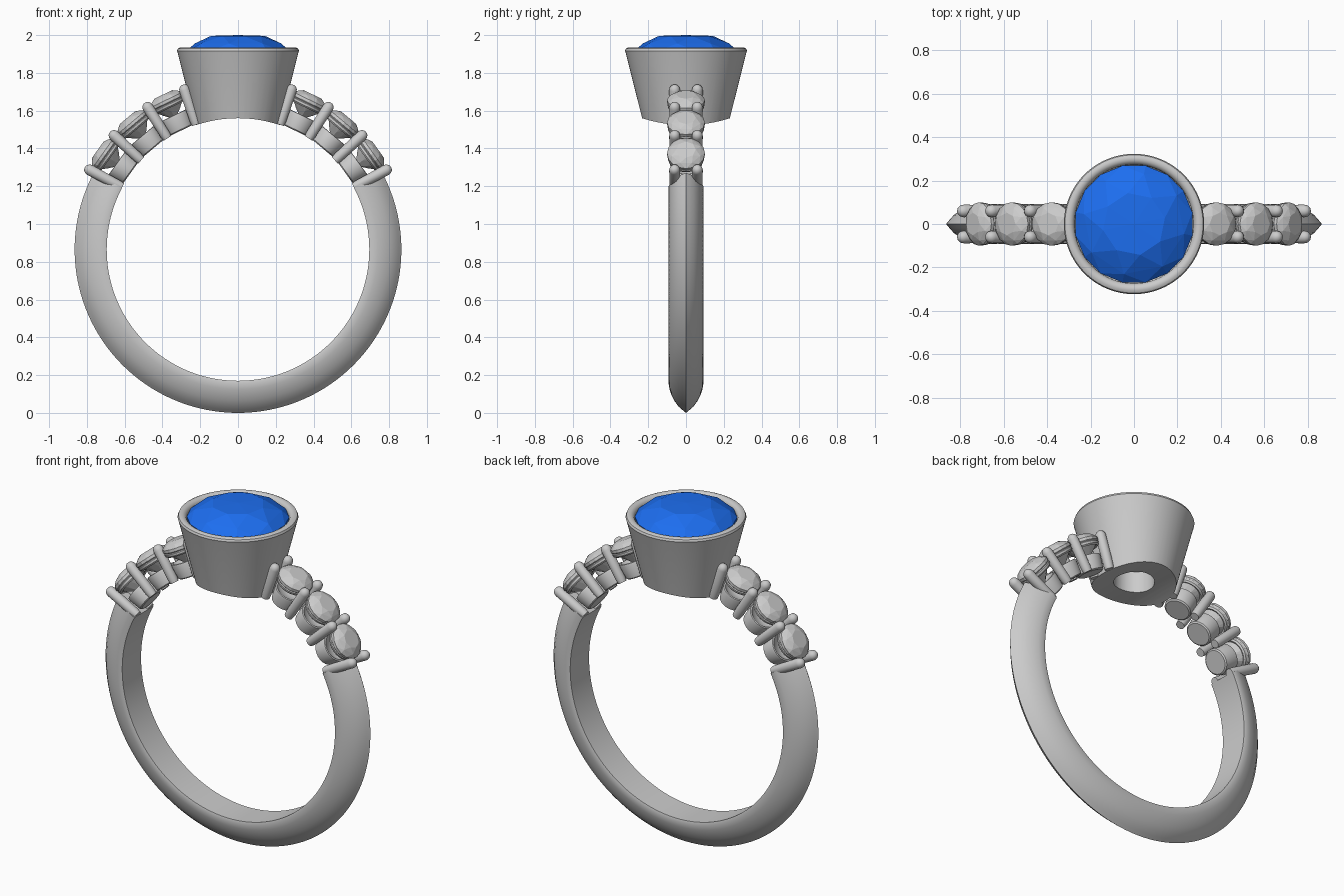
import bpy, bmesh, math
from mathutils import Matrix, Vector

if "Cube" in bpy.data.objects:
    bpy.data.objects.remove(bpy.data.objects["Cube"])

CZ, R_IN = 0.865, 0.695          # ring centre height, finger radius


def make(name, bm, smooth=True):
    bmesh.ops.recalc_face_normals(bm, faces=bm.faces)
    me = bpy.data.meshes.new(name)
    bm.to_mesh(me)
    bm.free()
    ob = bpy.data.objects.new(name, me)
    bpy.context.collection.objects.link(ob)
    if smooth:
        shade(ob)
    return ob


def shade(ob):
    bpy.ops.object.select_all(action='DESELECT')
    bpy.context.view_layer.objects.active = ob
    ob.select_set(True)
    bpy.ops.object.shade_smooth_by_angle(angle=math.radians(35))


def lathe(profile, n, closed=False):
    """Revolve (radius, height) points round z; a zero radius closes the end."""
    bm = bmesh.new()
    rings = []
    for r, z in profile:
        if r == 0:
            rings.append([bm.verts.new((0, 0, z))] * n)
        else:
            rings.append([bm.verts.new((r * math.cos(2 * math.pi * i / n),
                                        r * math.sin(2 * math.pi * i / n), z)) for i in range(n)])
    pairs = list(zip(rings, rings[1:]))
    if closed:
        pairs.append((rings[-1], rings[0]))
    for a, b in pairs:
        for i in range(n):
            j = (i + 1) % n
            bm.faces.new(list(dict.fromkeys((a[i], a[j], b[j], b[i]))))
    return bm


def gem(rings):
    """Faceted stone: convex hull of (radius, height, count, turn) rings."""
    bm = bmesh.new()
    for r, z, n, turn in rings:
        for i in range(n):
            a = 2 * math.pi * (i + turn) / n
            bm.verts.new((r * math.cos(a), r * math.sin(a), z))
    bmesh.ops.convex_hull(bm, input=bm.verts)
    return bm


def radial(deg, y=0.0):
    """Frame at the ring centre whose z axis points outward at the angle."""
    return (Matrix.Translation((0, y, CZ))
            @ Matrix.Rotation(math.radians(90 - deg), 4, 'Y'))


# band: pointed-dome section swept round the lower part of the ring
half = [(R_IN, 0.088), (0.71, 0.092), (0.74, 0.087), (0.77, 0.077),
        (0.80, 0.062), (0.83, 0.041), (0.85, 0.018)]
section = half + [(0.865, 0.0)] + [(r, -y) for r, y in reversed(half)]
bm = bmesh.new()
loops = []
STEPS = 120
for i in range(STEPS + 1):
    a = math.radians(28 - 236 * i / STEPS)
    loops.append([bm.verts.new((r * math.cos(a), y, CZ + r * math.sin(a))) for r, y in section])
for a, b in zip(loops, loops[1:]):
    for k in range(len(section)):
        m = (k + 1) % len(section)
        bm.faces.new((a[k], a[m], b[m], b[k]))
bm.faces.new(loops[0])
bm.faces.new(loops[-1])
make("band", bm)

# bezel cup with rolled lip and open base, trimmed to the finger hole
bezel = make("bezel", lathe([
    (0.212, 1.48), (0.319, 1.905), (0.323, 1.917), (0.318, 1.929), (0.306, 1.935),
    (0.292, 1.934), (0.281, 1.927), (0.274, 1.915), (0.272, 1.88), (0.11, 1.68),
    (0.11, 1.48)], 96, closed=True), smooth=False)
bm = bmesh.new()
bmesh.ops.create_cone(bm, cap_ends=True, segments=160, radius1=R_IN, radius2=R_IN, depth=1.2,
                      matrix=Matrix.Translation((0, 0, CZ)) @ Matrix.Rotation(math.pi / 2, 4, 'X'))
cutter = make("finger_cutter", bm, smooth=False)
cutter.hide_render = True
mod = bezel.modifiers.new("trim", 'BOOLEAN')
mod.operation, mod.object, mod.solver = 'DIFFERENCE', cutter, 'EXACT'
bpy.context.view_layer.objects.active = bezel
bpy.ops.object.modifier_apply(modifier="trim")
bpy.data.objects.remove(cutter)
shade(bezel)

# blue centre stone
blue = bpy.data.materials.new("blue_stone")
blue.diffuse_color = (0.012, 0.156, 0.87, 1)
blue.use_nodes = True
blue.node_tree.nodes["Principled BSDF"].inputs["Base Color"].default_value = blue.diffuse_color
stone = make("centre_stone", gem([
    (0.145, 1.996, 8, 0.25), (0.235, 1.955, 8, 0.75), (0.274, 1.918, 16, 0.5),
    (0.274, 1.905, 16, 0.5), (0.15, 1.79, 8, 0.25), (0.0, 1.70, 1, 0),
    (0.0, 2.0, 1, 0)]), smooth=False)
stone.data.materials.append(blue)

# shoulders: three small stones per side in cups, held by pairs of prongs
for side, mirror in (("right", False), ("left", True)):
    def place(ob, deg, y=0.0):
        ob.matrix_world = radial(180 - deg if mirror else deg, y)

    for k, deg in enumerate((64.3, 50.0, 35.5), 1):
        cup = make(f"{side}_cup_{k}", lathe([
            (0, 0.698), (0.066, 0.698), (0.074, 0.704), (0.084, 0.775), (0.082, 0.786),
            (0.074, 0.788), (0.05, 0.765), (0, 0.755)], 32))
        place(cup, deg)
        small = make(f"{side}_stone_{k}", gem([
            (0.052, 0.911, 8, 0), (0.082, 0.897, 8, 0.5), (0.1, 0.878, 16, 0),
            (0.1, 0.862, 16, 0), (0.05, 0.81, 8, 0), (0.0, 0.765, 1, 0)]), smooth=False)
        place(small, deg)
        # thin seat ring below the girdle
        seat = make(f"{side}_seat_{k}", lathe([
            (0.088, 0.832), (0.096, 0.84), (0.098, 0.852), (0.09, 0.86),
            (0.078, 0.85), (0.078, 0.838)], 32, closed=True))
        place(seat, deg)

    for k, deg in enumerate((71.5, 57.6, 42.6, 28.2), 1):
        for label, y in (("front", -0.06), ("back", 0.06)):
            prong = make(f"{side}_{label}_prong_{k}", lathe([
                (0, 0.697), (0.024, 0.697), (0.027, 0.72), (0.029, 0.89), (0.026, 0.904),
                (0.018, 0.914), (0.009, 0.919), (0, 0.92)], 20))
            place(prong, deg, y)
